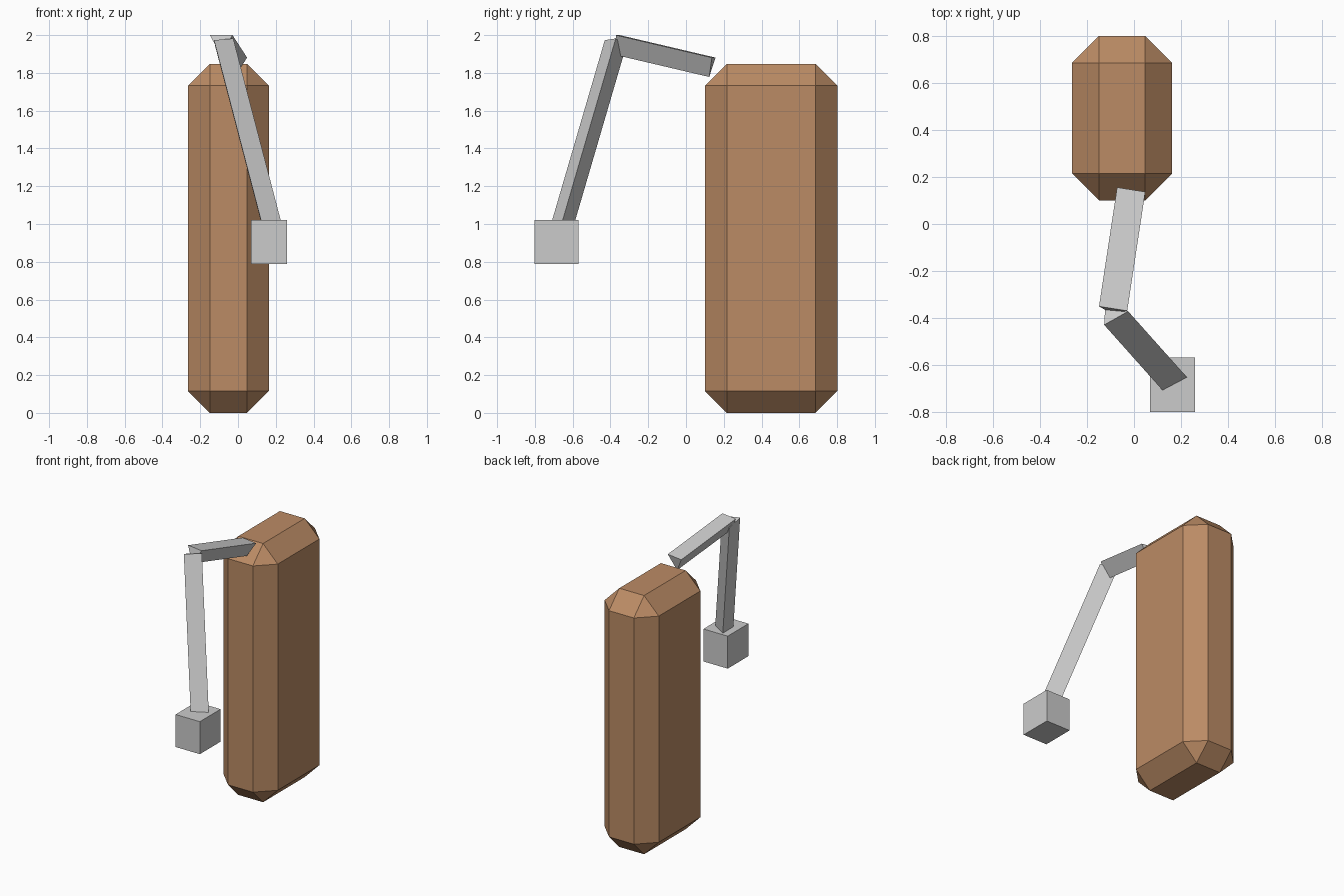
import bpy, bmesh
from math import sqrt
from mathutils import Vector

if "Cube" in bpy.data.objects:
    bpy.data.objects.remove(bpy.data.objects["Cube"])


def finish(name, bm, mat=None):
    bmesh.ops.recalc_face_normals(bm, faces=bm.faces[:])
    mesh = bpy.data.meshes.new(name)
    bm.to_mesh(mesh)
    bm.free()
    obj = bpy.data.objects.new(name, mesh)
    bpy.context.collection.objects.link(obj)
    if mat:
        mesh.materials.append(mat)
    return obj


def box(name, lo, hi, bevel=0.0, mat=None):
    lo, hi = Vector(lo), Vector(hi)
    bm = bmesh.new()
    bmesh.ops.create_cube(bm, size=1)
    bmesh.ops.scale(bm, vec=hi - lo, verts=bm.verts[:])
    bmesh.ops.translate(bm, vec=(lo + hi) / 2, verts=bm.verts[:])
    if bevel:
        bmesh.ops.bevel(bm, geom=bm.edges[:], offset=bevel, segments=1,
                        affect='EDGES', profile=0.5)
    return finish(name, bm, mat)


def three_sided_bar(name, a, b, axis):
    """Equilateral triangular bar with one end edge a-b, swept along axis."""
    a, b, axis = Vector(a), Vector(b), Vector(axis)
    edge = b - a
    c = (a + b) / 2 + axis.cross(edge).normalized() * edge.length * sqrt(3) / 2
    bm = bmesh.new()
    start = bm.faces.new([bm.verts.new(p) for p in (a, b, c)])
    ext = bmesh.ops.extrude_face_region(bm, geom=[start], use_keep_orig=True)
    moved = [v for v in ext["geom"] if isinstance(v, bmesh.types.BMVert)]
    bmesh.ops.translate(bm, vec=axis, verts=moved)
    return finish(name, bm)


brown = bpy.data.materials.new("brown")
brown.diffuse_color = (0.50, 0.26, 0.13, 1)
brown.use_nodes = True
brown.node_tree.nodes["Principled BSDF"].inputs["Base Color"].default_value = brown.diffuse_color

# Tall chamfered body
box("body", (-0.265, 0.10, 0), (0.163, 0.802, 1.848), 0.116, brown)

# Bent arm: upper bar over the body, lower bar down to the weight
three_sided_bar("upper_arm", (-0.149, -0.351, 2.0), (-0.029, -0.370, 2.0),
                (0.077, 0.507, -0.119))
three_sided_bar("lower_arm", (-0.025, -0.372, 1.982), (-0.127, -0.430, 1.973),
                (0.257, -0.288, -0.985))

# Block hanging at the end of the arm
box("end_block", (0.068, -0.802, 0.789), (0.26, -0.568, 1.021))
